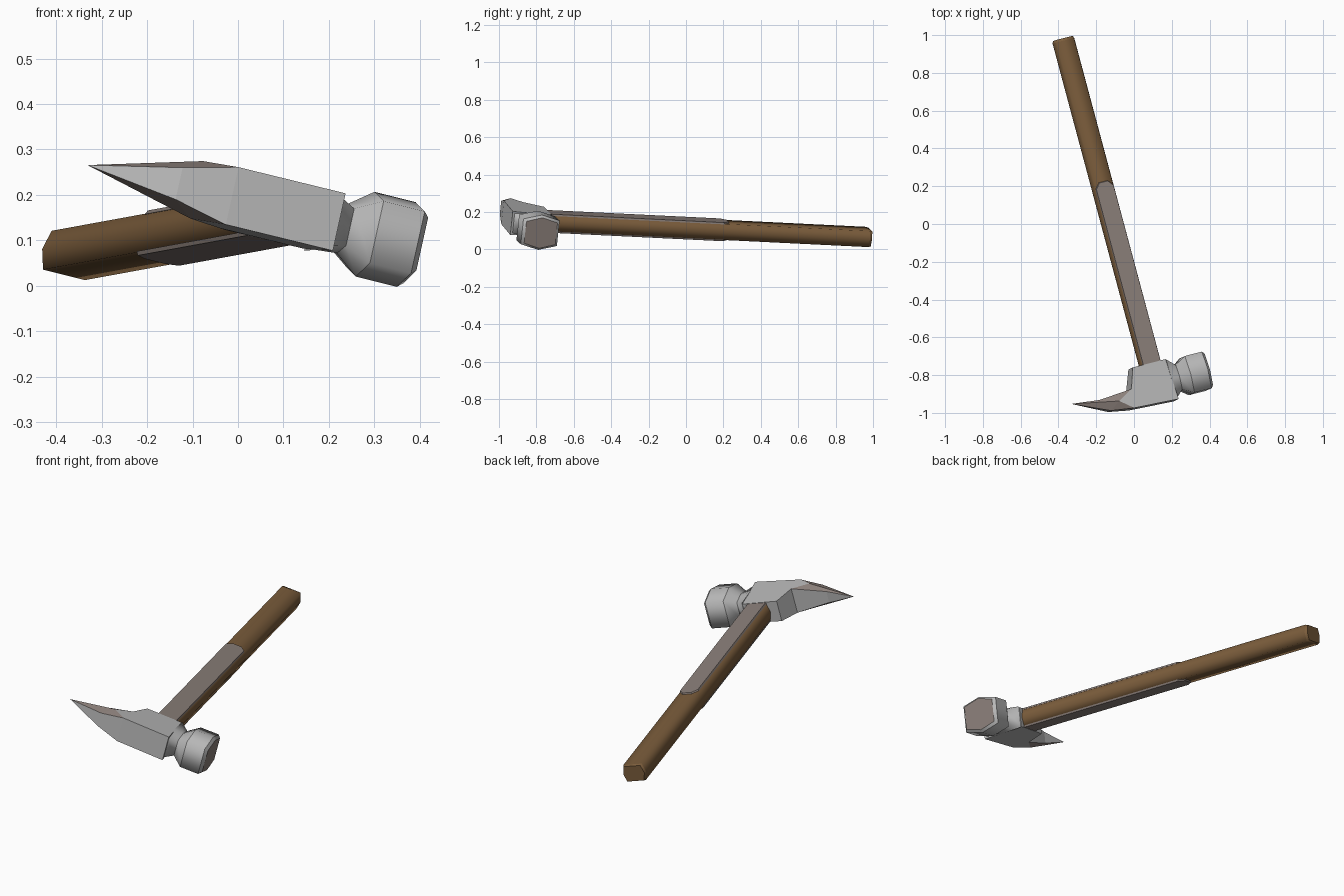
import bpy, bmesh, math
from mathutils import Matrix, Vector

if "Cube" in bpy.data.objects:
    bpy.data.objects.remove(bpy.data.objects["Cube"], do_unlink=True)


def material(name, rgb):
    m = bpy.data.materials.new(name)
    m.use_nodes = True
    m.diffuse_color = (*rgb, 1)
    node = m.node_tree.nodes["Principled BSDF"]
    node.inputs["Base Color"].default_value = (*rgb, 1)
    node.inputs["Roughness"].default_value = 0.7
    return m


STEEL = material("steel_grey", (0.48, 0.48, 0.48))
WORN = material("worn_brown_grey", (0.26, 0.215, 0.195))
WOOD = material("brown_wood", (0.2, 0.11, 0.045))

# Resting pose: local x to the striking face, y down the handle, z across the cheeks
x_axis = Vector((0.94, 0.24, -0.235)).normalized()
y_axis = Vector((-0.247, 0.968, -0.05))
y_axis = (y_axis - x_axis * y_axis.dot(x_axis)).normalized()
POSE = Matrix((x_axis, y_axis, x_axis.cross(y_axis))).transposed().to_4x4()
POSE.translation = (0.112, -0.8455, 0.1555)


def finish(name, bm, mats):
    bmesh.ops.recalc_face_normals(bm, faces=bm.faces)
    bm.transform(POSE)
    me = bpy.data.meshes.new(name)
    bm.to_mesh(me)
    bm.free()
    for m in mats:
        me.materials.append(m)
    ob = bpy.data.objects.new(name, me)
    bpy.context.collection.objects.link(ob)
    return ob


def loft(name, rings, mats, cap_index=0):
    """Skin closed rings: smooth around, sharp along each ring."""
    bm = bmesh.new()
    loops = [[bm.verts.new(p) for p in ring] for ring in rings]
    n = len(loops[0])
    for a, b in zip(loops, loops[1:]):
        for i in range(n):
            j = (i + 1) % n
            bm.faces.new((a[i], a[j], b[j], b[i])).smooth = True
    bm.faces.new(loops[0])
    bm.faces.new(loops[-1]).material_index = cap_index
    for loop in loops:
        for i in range(n):
            bm.edges.get((loop[i], loop[(i + 1) % n])).smooth = False
    return finish(name, bm, mats)


# Head body with the curved claw, mirrored across its thickness
outline = {
    "heel": (-0.108, 0.11, 0.054), "shoulder": (0.076, 0.11, 0.052),
    "crown": (0.087, -0.112, 0.065), "brow": (-0.16, -0.1, 0.065),
    "ridge": (-0.228, -0.045, 0.065), "throat": (-0.148, 0.001, 0.065),
    "outer": (-0.279, -0.082, 0.036), "inner": (-0.322, -0.012, 0.03),
}
bm = bmesh.new()
tip = bm.verts.new((-0.469, 0.006, 0))
sides = []
for s in (1, -1):
    v = {k: bm.verts.new((x, y, s * z)) for k, (x, y, z) in outline.items()}
    v["tip"] = tip
    sides.append(v)
    bm.faces.new([v[k] for k in ("heel", "shoulder", "crown", "brow", "ridge", "throat")])
    for tri in ("brow outer ridge", "outer tip ridge", "throat ridge inner", "ridge tip inner"):
        bm.faces.new([v[k] for k in tri.split()]).material_index = 1
up, low = sides
rim = ["tip", "inner", "throat", "heel", "shoulder", "crown", "brow", "outer", "tip"]
for a, b in zip(rim, rim[1:]):
    corners = [up[a], up[b], low[b], low[a]]
    bm.faces.new(list(dict.fromkeys(corners)))
finish("head_and_claw", bm, [STEEL, WORN])


# Neck and striking poll: flattened hexagon sections
def poll_ring(x, half_y, side_z, apex_z):
    return [(x, half_y, side_z), (x, 0, apex_z), (x, -half_y, side_z),
            (x, -half_y, -side_z), (x, 0, -apex_z), (x, half_y, -side_z)]


loft("striking_poll", [
    poll_ring(0.078, 0.108, 0.056, 0.06),
    poll_ring(0.125, 0.066, 0.042, 0.056),
    poll_ring(0.178, 0.1, 0.07, 0.096),
    poll_ring(0.274, 0.1, 0.07, 0.096),
    poll_ring(0.288, 0.086, 0.06, 0.084),
], [STEEL, WORN], cap_index=1)


# Wooden handle
def handle_ring(y, k=1.0):
    return [(0.049 * k, y, 0.044 * k), (0.061 * k, y, 0), (0.049 * k, y, -0.044 * k),
            (-0.049 * k, y, -0.044 * k), (-0.061 * k, y, 0), (-0.049 * k, y, 0.044 * k)]


loft("handle", [handle_ring(0.06), handle_ring(1.88), handle_ring(1.893, 0.92)], [WOOD])

# Side plates along the handle
plate = [(-0.051, 0.08), (0.051, 0.08), (0.051, 1.075), (0.025, 1.105),
         (-0.025, 1.105), (-0.051, 1.075)]
for s, label in ((1, "upper"), (-1, "lower")):
    bm = bmesh.new()
    base = [bm.verts.new((x, y, s * 0.042)) for x, y in plate]
    top = [bm.verts.new((x * 0.94, y - 0.004, s * 0.051)) for x, y in plate]
    bm.faces.new(base)
    bm.faces.new(top)
    for i in range(len(plate)):
        j = (i + 1) % len(plate)
        bm.faces.new((base[i], base[j], top[j], top[i]))
    finish(label + "_handle_plate", bm, [WORN])
